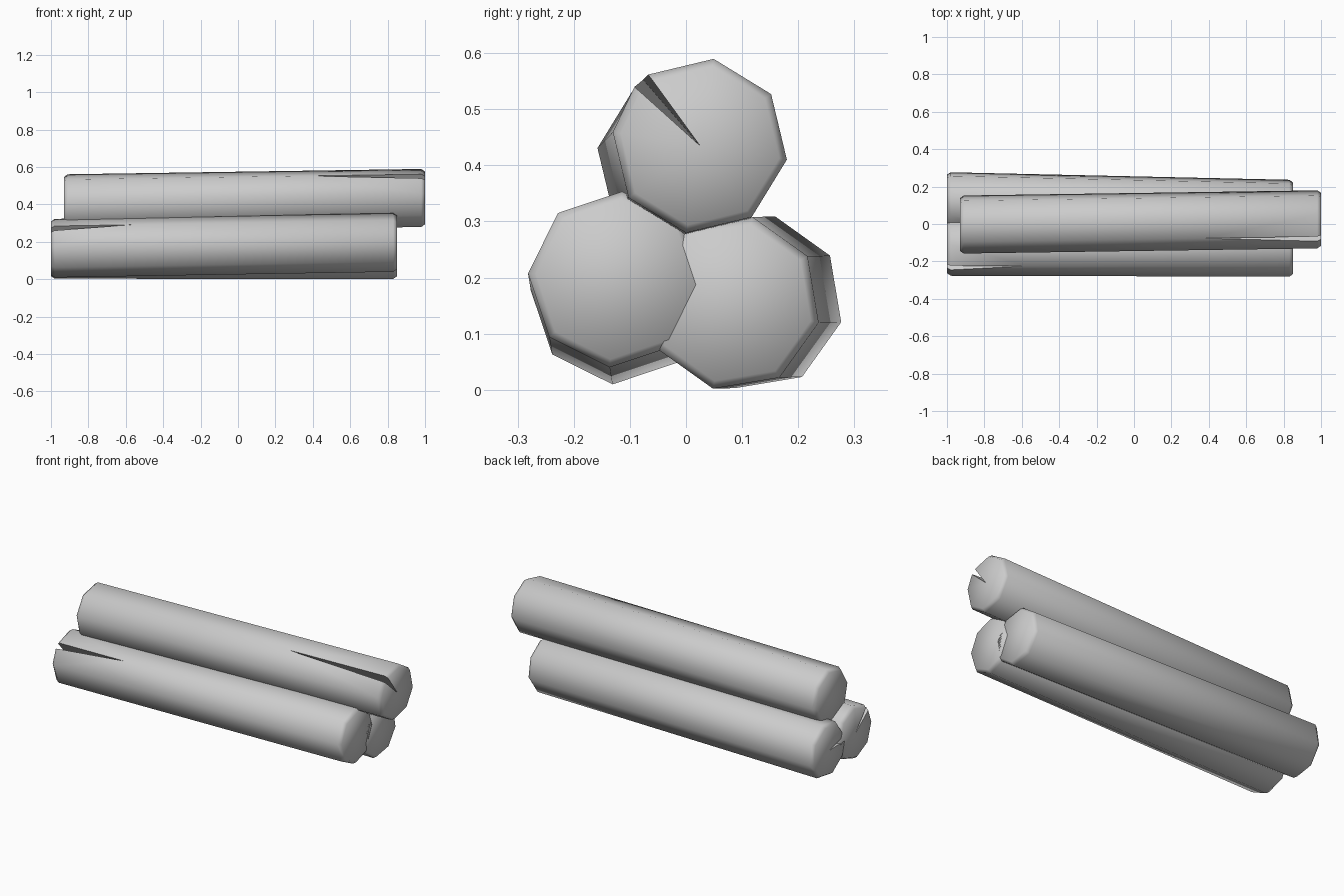
import bpy, bmesh
from math import radians, cos, sin
from mathutils import Vector

if "Cube" in bpy.data.objects:
    bpy.data.objects.remove(bpy.data.objects["Cube"])

R, BEVEL, SIDES = 0.157, 0.02, 8


def log(name, split_end, plain_end, phase, split_len):
    """Eight-sided bevelled log with a wedge split at split_end, at angle phase (y towards z)."""
    a, b = Vector(split_end), Vector(plain_end)
    axis = (b - a).normalized()
    bm = bmesh.new()
    angles = [phase + 45 * i for i in range(SIDES)]

    def ring(centre, r, degs):
        return [bm.verts.new(centre + Vector((0, r * cos(radians(d)), r * sin(radians(d)))))
                for d in degs]

    # rings: the split end has one extra point for the second lip of the crack
    split_angles = angles[:1] + [phase + 12] + angles[1:]
    cap_a = ring(a, R - BEVEL * 0.7, split_angles)
    rim_a = ring(a + axis * BEVEL, R, split_angles)
    rim_b = ring(b - axis * BEVEL, R, angles)
    cap_b = ring(b, R - BEVEL * 0.7, angles)
    heart = bm.verts.new(a)
    tip = bm.verts.new(rim_a[0].co.lerp(rim_b[0].co, split_len / (b - a).length))

    # split end: cap and bevel, left open across the crack
    n = len(split_angles)
    for i in range(1, n):
        j = (i + 1) % n
        bm.faces.new((cap_a[i], cap_a[j], heart))
        bm.faces.new((cap_a[i], cap_a[j], rim_a[j], rim_a[i]))

    # bark sides
    bm.faces.new((tip, rim_a[1], rim_a[2]))
    bm.faces.new((tip, rim_a[2], rim_b[1], rim_b[0]))
    for i in range(1, SIDES - 1):
        bm.faces.new((rim_a[i + 1], rim_a[i + 2], rim_b[i + 1], rim_b[i]))
    bm.faces.new((rim_a[SIDES], rim_a[0], tip))
    bm.faces.new((rim_a[SIDES], tip, rim_b[0], rim_b[SIDES - 1]))

    # crack walls
    for k in (0, 1):
        bm.faces.new((heart, cap_a[k], rim_a[k], tip))

    # plain end
    for i in range(SIDES):
        j = (i + 1) % SIDES
        bm.faces.new((rim_b[i], rim_b[j], cap_b[j], cap_b[i]))
    bm.faces.new(cap_b)

    bmesh.ops.recalc_face_normals(bm, faces=bm.faces[:])
    mesh = bpy.data.meshes.new(name)
    bm.to_mesh(mesh)
    bm.free()
    obj = bpy.data.objects.new(name, mesh)
    bpy.context.collection.objects.link(obj)
    bpy.ops.object.select_all(action='DESELECT')
    obj.select_set(True)
    bpy.context.view_layer.objects.active = obj
    bpy.ops.object.shade_smooth_by_angle(angle=radians(60))
    return obj


# pyramid stack of three logs
log("top_log", (1.0, 0.025, 0.435), (-0.93, -0.003, 0.406), 126, 0.62)
log("front_log", (-1.0, -0.12, 0.166), (0.85, -0.125, 0.197), 131, 0.42)
log("back_log", (-1.0, 0.124, 0.156), (0.85, 0.083, 0.155), 167, 0.42)
